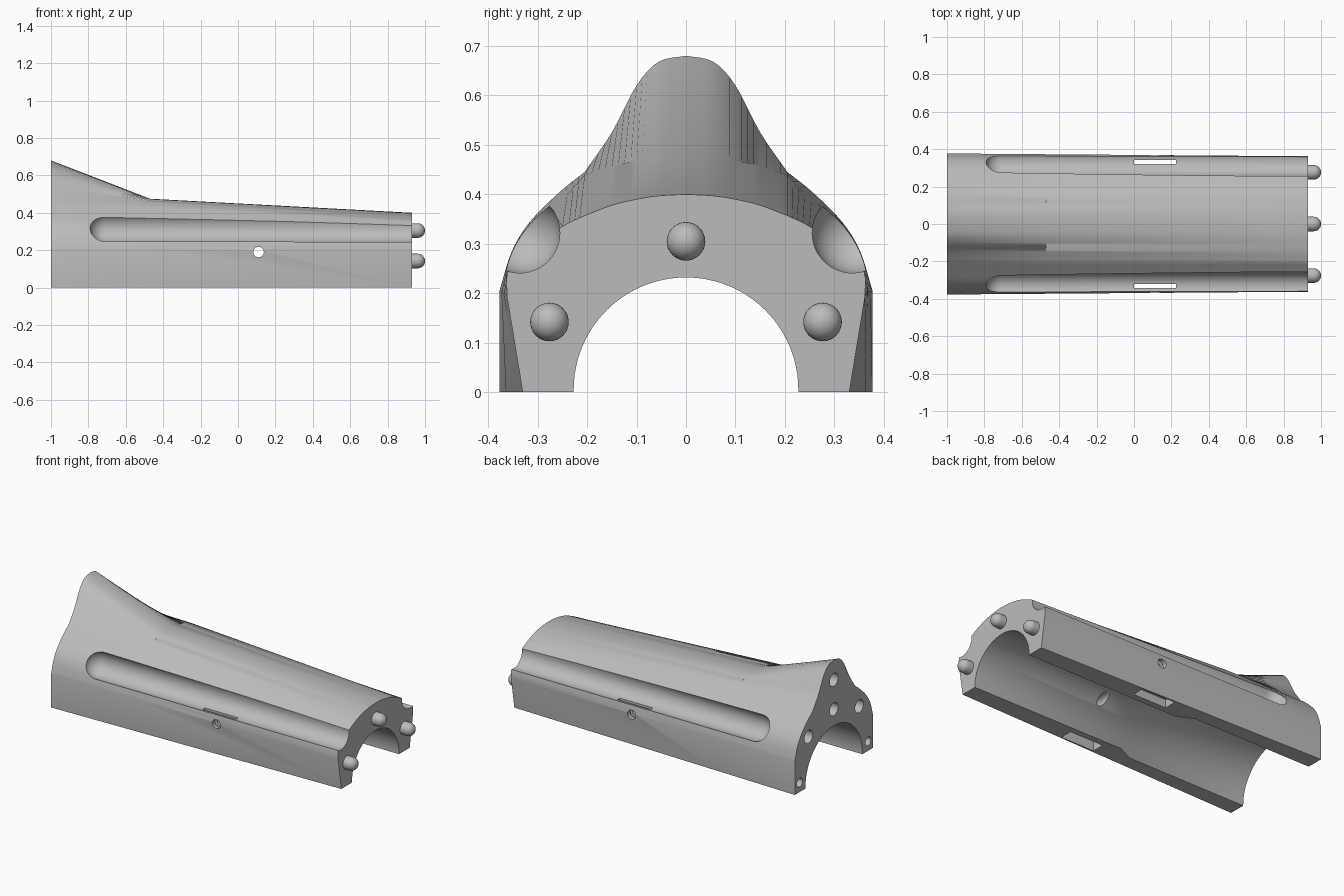
import bpy
import bmesh
from math import sin, cos, pi, radians
from mathutils import Vector, Matrix

if "Cube" in bpy.data.objects:
    bpy.data.objects.remove(bpy.data.objects["Cube"], do_unlink=True)

grey = bpy.data.materials.new("plain_grey")
grey.use_nodes = True
grey.diffuse_color = (0.5, 0.5, 0.5, 1)
grey.node_tree.nodes["Principled BSDF"].inputs["Base Color"].default_value = (0.5, 0.5, 0.5, 1)


def finish(name, bm):
    bmesh.ops.recalc_face_normals(bm, faces=bm.faces)
    mesh = bpy.data.meshes.new(name)
    bm.to_mesh(mesh)
    bm.free()
    mesh.materials.append(grey)
    obj = bpy.data.objects.new(name, mesh)
    bpy.context.collection.objects.link(obj)
    return obj


def loft(name, rings):
    """Skin equal-length rings of points and cap both ends."""
    bm = bmesh.new()
    loops = [[bm.verts.new(p) for p in ring] for ring in rings]
    n = len(loops[0])
    for a, b in zip(loops, loops[1:]):
        for i in range(n):
            j = (i + 1) % n
            bm.faces.new((a[i], a[j], b[j], b[i]))
    bm.faces.new(loops[0])
    bm.faces.new(loops[-1])
    return finish(name, bm)


def turned(name, y, z, profile, sides=32):
    """Round part along x from (x, radius) pairs."""
    return loft(name, [[(x, y + r * cos(2 * pi * i / sides), z + r * sin(2 * pi * i / sides))
                        for i in range(sides)] for x, r in profile])


def dome(x, r, side, steps=8):
    """Profile of a half ball bulging toward the given side of x."""
    return [(x + side * r * sin(t), r * cos(t))
            for t in (0.48 * pi * i / steps for i in range(steps + 1))]


def box(name, low, high):
    bm = bmesh.new()
    low, high = Vector(low), Vector(high)
    size = Matrix.Diagonal((*(high - low), 1))
    bmesh.ops.create_cube(bm, size=1, matrix=Matrix.Translation((low + high) / 2) @ size)
    return finish(name, bm)


def smooth_curve(points, steps=4):
    """Catmull-Rom curve through the points."""
    pts = [Vector(p) for p in points]
    pts = [2 * pts[0] - pts[1]] + pts + [2 * pts[-1] - pts[-2]]
    out = []
    for a, b, c, d in zip(pts, pts[1:], pts[2:], pts[3:]):
        for k in range(steps):
            t = k / steps
            out.append(0.5 * (2 * b + (c - a) * t + (2 * a - 5 * b + 4 * c - d) * t ** 2
                              + (3 * b - a - 3 * c + d) * t ** 3))
    return out + [pts[-2]]


def section(x, foot, side, crown):
    """Mirrored shell outline: flat foot, curved side, then the crown."""
    half = [Vector((foot, 0))] + smooth_curve(side)[:-1] + smooth_curve(crown)
    right = [(x, -p.x, p.y) for p in reversed(half[:-1])]
    return [(x, p.x, p.y) for p in half] + right


# Shell outline: tall ridge end, ridge root, narrow end
BACK, ROOT, TIP = -1, -0.47, 0.93
wide = [(.377, .205), (.352, .285), (.315, .345), (.255, .405), (.205, .445)]
slim = [(.362, .195), (.36, .243), (.33, .28), (.25, .335), (.205, .357)]
ridge = [(.205, .445), (.15, .525), (.1, .62), (.055, .668), (0, .68)]
saddle = [(.205, .439), (.15, .457), (.1, .467), (.055, .473), (0, .475)]
nose = [(.205, .357), (.15, .378), (.1, .39), (.055, .397), (0, .4)]
mix = (ROOT - BACK) / (TIP - BACK)
middle = [Vector(a).lerp(Vector(b), mix) for a, b in zip(wide, slim)]
middle[-1] = Vector(saddle[0])
shell = loft("shell", [section(BACK, .377, wide, ridge),
                       section(ROOT, .364, middle, saddle),
                       section(TIP, .33, slim, nose)])

# Stepped bore with a tapered shoulder
cutters = [turned("bore_cutter", 0, .005,
                  [(-1.1, .275), (-.2, .275), (-.1, .227), (1.1, .227)], 96)]

# Side grooves, strap slots and strap pockets
for s, label in ((1, "back"), (-1, "front")):
    cutters.append(turned(label + "_groove_cutter", s * .336, .322,
                          dome(-.71, .081, -1)[::-1] + [(1.1, .081)], 48))
    for part, inner, top in (("slot", .32, .35), ("pocket", .265, .05)):
        ys = sorted((s * inner, s * .341))
        cutters.append(box(f"{label}_{part}_cutter", (0, ys[0], -.1), (.225, ys[1], top)))

# Cross pin hole through both walls
pin = turned("pin_hole_cutter", 0, 0, [(-.6, .028), (.6, .028)])
pin.data.transform(Matrix.Translation((.11, 0, .19)) @ Matrix.Rotation(pi / 2, 4, "Z"))
cutters.append(pin)

# Round sockets in the ridge end
for y, z, r in ((0, .56, .04), (0, .38, .04), (.245, .305, .04), (-.245, .305, .04),
                (.33, .058, .027), (-.33, .058, .027)):
    cutters.append(turned("socket_cutter", y, z, [(-1.1, r), (-.93, r)]))

bpy.context.view_layer.objects.active = shell
for cutter in cutters:
    cutter.hide_render = True
    mod = shell.modifiers.new(cutter.name, "BOOLEAN")
    mod.operation = "DIFFERENCE"
    mod.solver = "EXACT"
    mod.object = cutter
    bpy.ops.object.modifier_apply(modifier=mod.name)
    bpy.data.objects.remove(cutter, do_unlink=True)

# Round-nosed pegs on the narrow end
pegs = [turned(name, y, z, [(TIP - .02, .039)] + dome(.961, .039, 1))
        for name, y, z in (("top_peg", 0, .305), ("back_peg", .276, .142),
                           ("front_peg", -.276, .142))]

bpy.ops.object.select_all(action="DESELECT")
for obj in [shell] + pegs:
    obj.select_set(True)
bpy.context.view_layer.objects.active = shell
bpy.ops.object.shade_smooth_by_angle(angle=radians(30))
